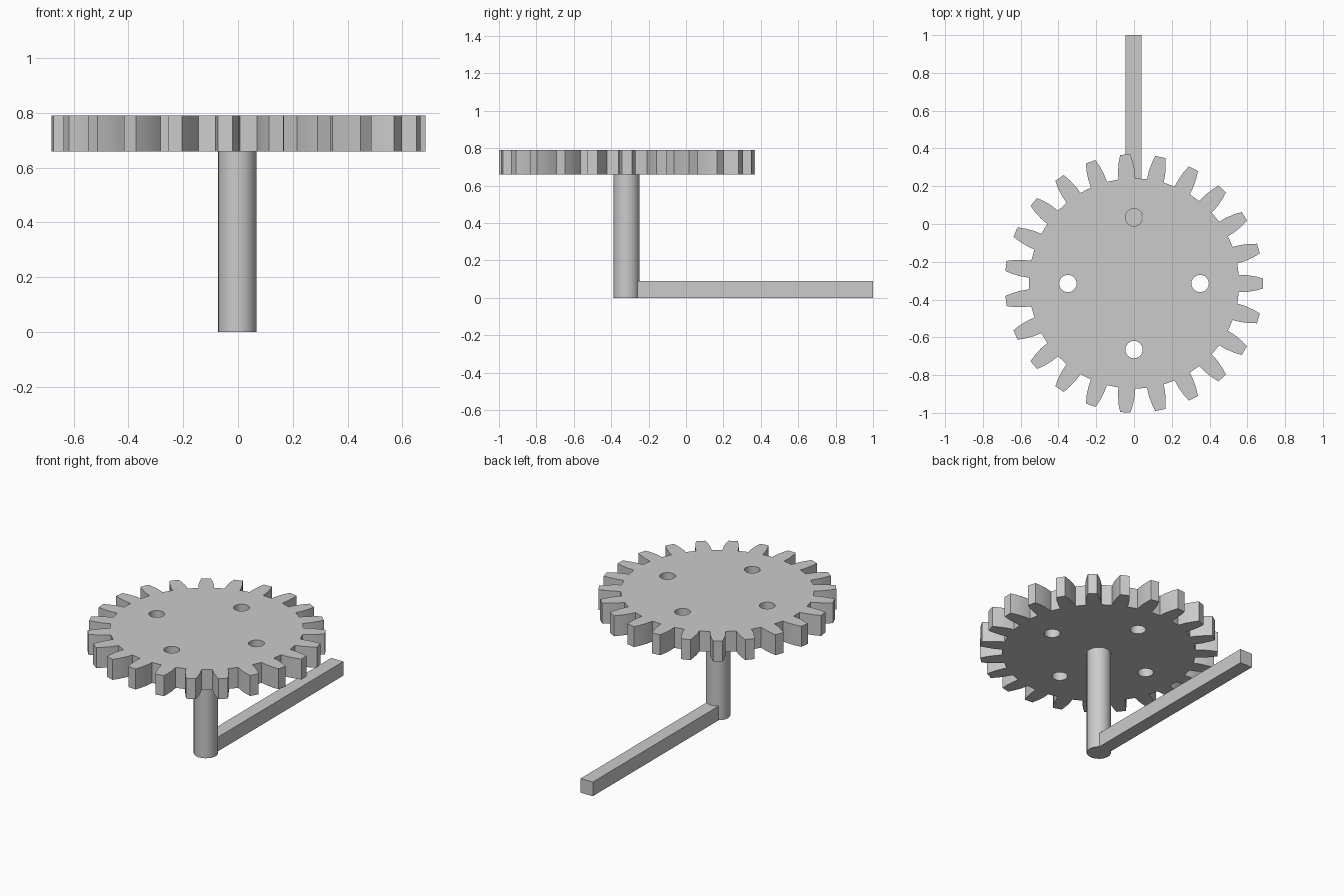
import bpy
import bmesh
from math import cos, sin, pi, radians
from mathutils import Matrix

default = bpy.data.objects.get("Cube")
if default:
    bpy.data.objects.remove(default, do_unlink=True)

TEETH = 23
GEAR_Y = -0.315
GEAR_BOTTOM, GEAR_TOP = 0.66, 0.79

# Single grey material
grey = bpy.data.materials.new("plain grey")
grey.use_nodes = True
grey.diffuse_color = (0.6, 0.6, 0.6, 1)
grey.node_tree.nodes["Principled BSDF"].inputs["Base Color"].default_value = (0.6, 0.6, 0.6, 1)


def add_object(name, data):
    obj = bpy.data.objects.new(name, data)
    bpy.context.collection.objects.link(obj)
    data.materials.append(grey)
    return obj


def mesh_object(name, bm):
    bmesh.ops.recalc_face_normals(bm, faces=bm.faces[:])
    mesh = bpy.data.meshes.new(name)
    bm.to_mesh(mesh)
    bm.free()
    return add_object(name, mesh)


def select_only(obj):
    bpy.ops.object.select_all(action='DESELECT')
    obj.select_set(True)
    bpy.context.view_layer.objects.active = obj


def add_outline(curve, points):
    spline = curve.splines.new('POLY')
    spline.points.add(len(points) - 1)
    for target, (x, y) in zip(spline.points, points):
        target.co = (x, y, 0, 1)
    spline.use_cyclic_u = True


# Gear wheel: toothed outline with four round holes, extruded
flank = [(0.555, 0.045), (0.60, 0.044), (0.645, 0.037), (0.684, 0.027)]
tooth = [(r, -w) for r, w in flank] + [(r, w) for r, w in reversed(flank)]
outline = []
for i in range(TEETH):
    a = 2 * pi * i / TEETH
    outline += [(x * cos(a) - y * sin(a), x * sin(a) + y * cos(a)) for x, y in tooth]

curve = bpy.data.curves.new("gear_wheel", 'CURVE')
curve.dimensions = '2D'
curve.fill_mode = 'BOTH'
curve.extrude = (GEAR_TOP - GEAR_BOTTOM) / 2
add_outline(curve, outline)
for k in range(4):
    cx, cy = 0.35 * cos(k * pi / 2), 0.35 * sin(k * pi / 2)
    add_outline(curve, [(cx + 0.046 * cos(2 * pi * j / 24), cy + 0.046 * sin(2 * pi * j / 24))
                        for j in range(24)])
gear = add_object("gear_wheel", curve)
gear.location = (0, GEAR_Y, (GEAR_TOP + GEAR_BOTTOM) / 2)
select_only(gear)
bpy.ops.object.convert(target='MESH')
gear = bpy.context.object
bm = bmesh.new()
bm.from_mesh(gear.data)
bmesh.ops.remove_doubles(bm, verts=bm.verts[:], dist=0.0005)
bmesh.ops.recalc_face_normals(bm, faces=bm.faces[:])
bm.to_mesh(gear.data)
bm.free()
bpy.ops.object.shade_smooth_by_angle(angle=radians(20))

# Upright shaft
bm = bmesh.new()
bmesh.ops.create_cone(bm, cap_ends=True, segments=24, radius1=0.07, radius2=0.07,
                      depth=GEAR_BOTTOM,
                      matrix=Matrix.Translation((-0.003, GEAR_Y - 0.003, GEAR_BOTTOM / 2)))
shaft = mesh_object("shaft", bm)
select_only(shaft)
bpy.ops.object.shade_smooth_by_angle(angle=radians(30))

# Crank arm running back from the foot of the shaft
bm = bmesh.new()
size = Matrix.Diagonal((0.085, 1.26, 0.09, 1))
bmesh.ops.create_cube(bm, size=1, matrix=Matrix.Translation((-0.003, 0.37, 0.045)) @ size)
mesh_object("crank_arm", bm)
